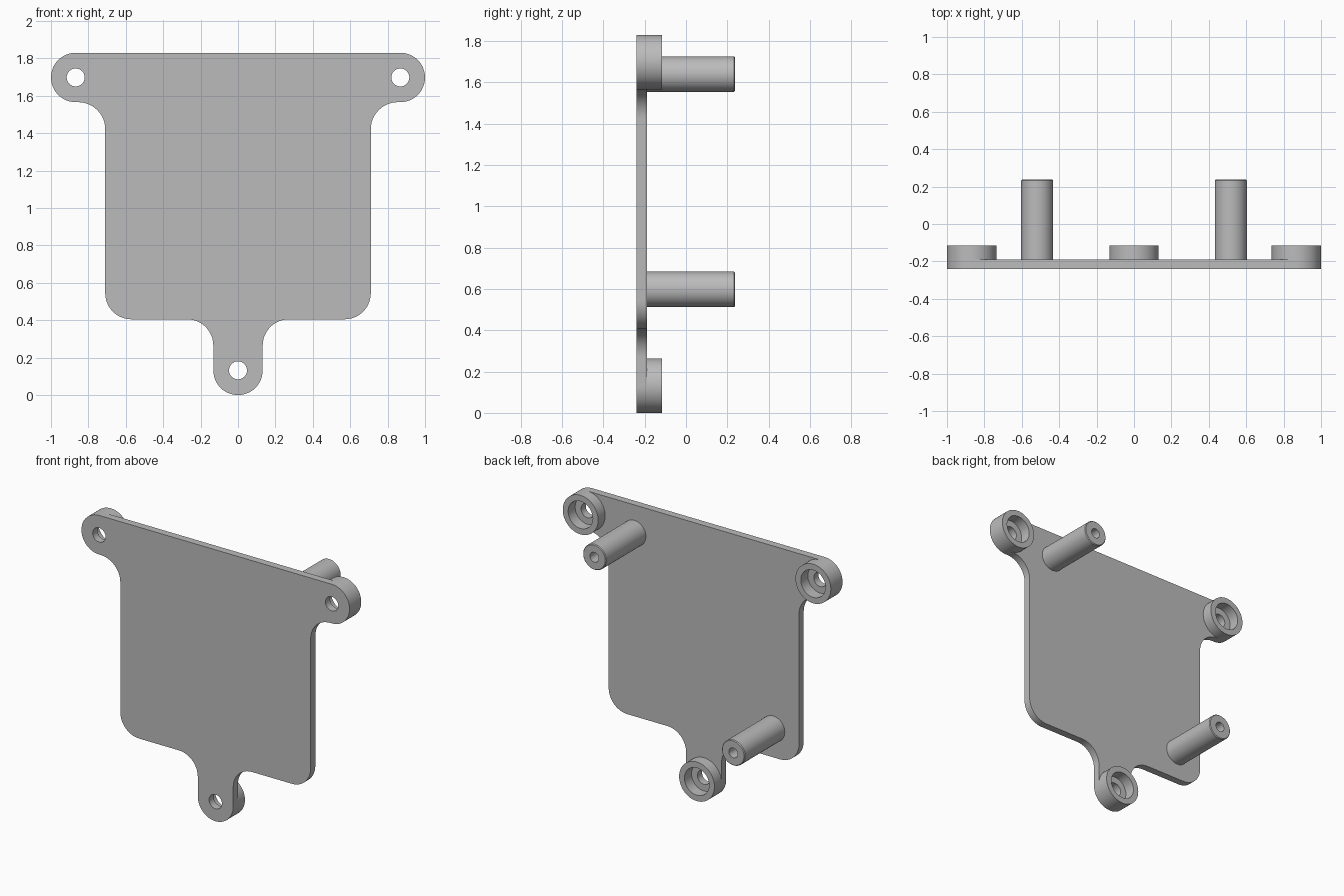
import bpy, bmesh
from math import cos, sin, radians, tau
from mathutils import Vector, Matrix

if "Cube" in bpy.data.objects:
    bpy.data.objects.remove(bpy.data.objects["Cube"], do_unlink=True)

GREY = (0.5, 0.5, 0.5, 1.0)
mat = bpy.data.materials.new("plain grey")
mat.use_nodes = True
mat.diffuse_color = GREY
mat.node_tree.nodes["Principled BSDF"].inputs["Base Color"].default_value = GREY

FRONT, BACK = -0.24, -0.19      # plate faces
BOSS_END, POST_END = -0.115, 0.237
LUG_R, HOLE_R, RECESS_R = 0.132, 0.048, 0.092
LUGS = {"left": (0.868, 1.698), "right": (-0.868, 1.698), "bottom": (0.0, LUG_R)}
POSTS = {"upper_left": (0.518, 1.64), "lower_right": (-0.518, 0.598)}


def finish(bm, name):
    bmesh.ops.recalc_face_normals(bm, faces=bm.faces)
    mesh = bpy.data.meshes.new(name)
    bm.to_mesh(mesh)
    bm.free()
    mesh.materials.append(mat)
    obj = bpy.data.objects.new(name, mesh)
    bpy.context.collection.objects.link(obj)
    bpy.ops.object.select_all(action="DESELECT")
    obj.select_set(True)
    bpy.context.view_layer.objects.active = obj
    bpy.ops.object.shade_smooth_by_angle(angle=radians(30))
    return obj


def arc(cx, cz, r, start, end, steps=12):
    angles = [radians(start + (end - start) * i / steps) for i in range(steps + 1)]
    return [(cx + r * cos(a), cz + r * sin(a)) for a in angles]


def lathe(name, profile, x, z, steps=48):
    """Turn a closed or axis-to-axis (radius, y) profile about a y-parallel axis."""
    bm = bmesh.new()
    verts = [bm.verts.new((r, y, 0)) for r, y in profile]
    for a, b in zip(verts, verts[1:] + verts[:1]):
        if a.co.x + b.co.x > 0:
            bm.edges.new((a, b))
    bmesh.ops.spin(bm, geom=bm.verts[:] + bm.edges[:], cent=(0, 0, 0),
                   axis=(0, 1, 0), angle=tau, steps=steps)
    bmesh.ops.remove_doubles(bm, verts=bm.verts, dist=1e-5)
    bmesh.ops.transform(bm, matrix=Matrix.Translation((x, 0, z)), verts=bm.verts)
    return finish(bm, name)


# Plate outline: lower lug, neck fillet, rounded corner, upper fillet, upper lug
half = (arc(*LUGS["bottom"], LUG_R, 270, 360)
        + arc(0.272, 0.265, 0.14, 180, 90)
        + arc(0.57, 0.545, 0.14, 270, 360)
        + arc(0.855, 1.421, 0.145, 180, 90)
        + arc(*LUGS["left"], LUG_R, 270, 450, 24))
outline = half + [(-x, z) for x, z in reversed(half) if x > 1e-5]

# Plate with three through holes
bm = bmesh.new()
for loop in [outline] + [arc(x, z, HOLE_R, 0, 360, 32)[:-1] for x, z in LUGS.values()]:
    verts = [bm.verts.new((x, FRONT, z)) for x, z in loop]
    for a, b in zip(verts, verts[1:] + verts[:1]):
        bm.edges.new((a, b))
bmesh.ops.triangle_fill(bm, edges=bm.edges[:], use_beauty=True, normal=Vector((0, -1, 0)))
solid = bmesh.ops.extrude_face_region(bm, geom=bm.faces[:], use_keep_orig=True)
top = [g for g in solid["geom"] if isinstance(g, bmesh.types.BMVert)]
bmesh.ops.translate(bm, verts=top, vec=(0, BACK - FRONT, 0))
finish(bm, "mounting_plate")

# Recessed bosses behind the lugs
for side, (x, z) in LUGS.items():
    lathe(side + "_boss", [(RECESS_R, BACK), (RECESS_R, BOSS_END),
                           (LUG_R, BOSS_END), (LUG_R, BACK)], x, z)

# Standoff posts with blind screw holes
R, SCREW_R, EDGE = 0.086, 0.033, 0.005
for place, (x, z) in POSTS.items():
    lathe(place + "_post", [(0, BACK), (R, BACK), (R, POST_END - EDGE),
                            (R - EDGE, POST_END), (SCREW_R, POST_END),
                            (SCREW_R, 0.0), (0, 0.0)], x, z)
